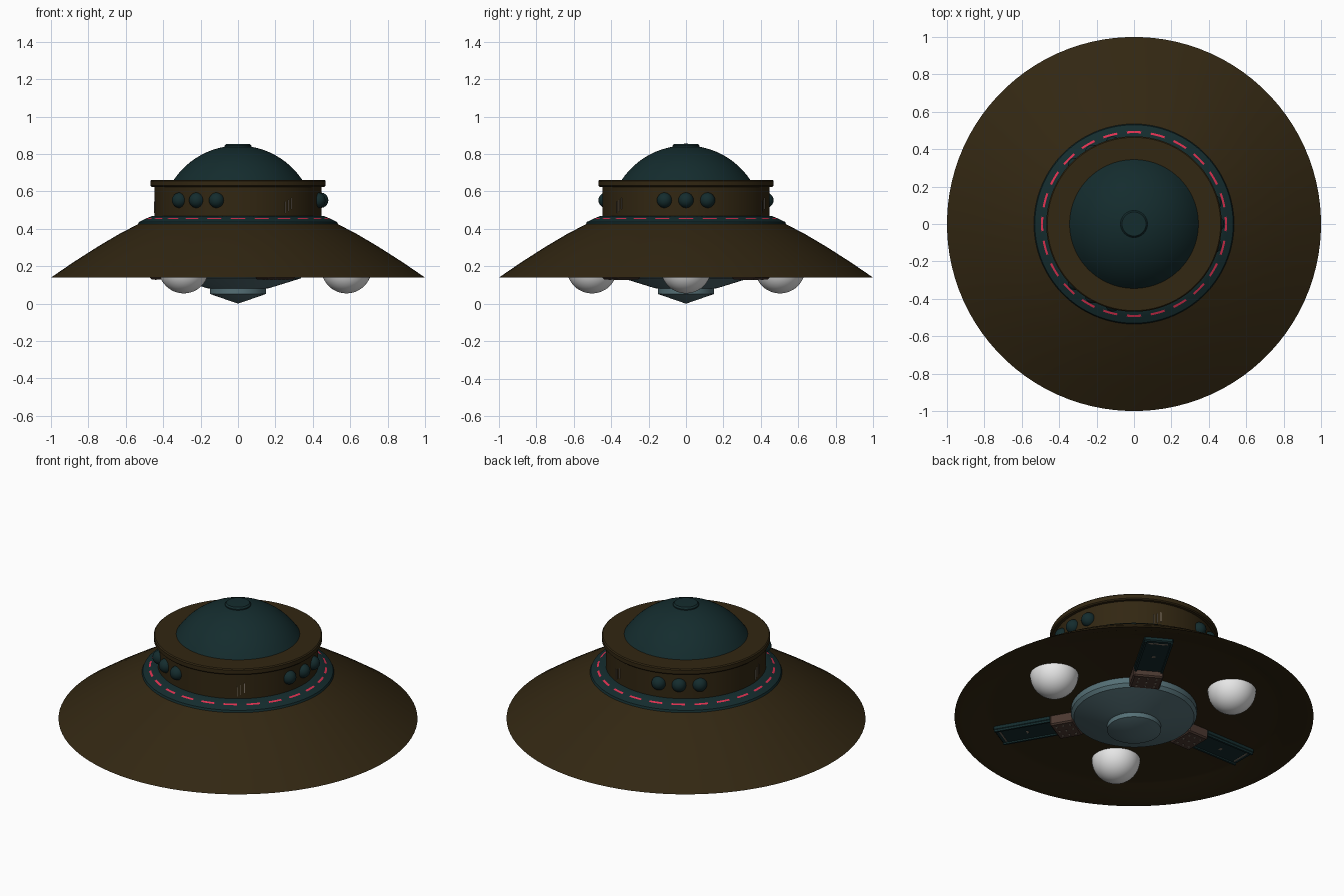
import bpy, bmesh, math
from mathutils import Matrix, Vector

cube = bpy.data.objects.get("Cube")
if cube:
    bpy.data.objects.remove(cube, do_unlink=True)


def material(name, rgb):
    m = bpy.data.materials.new(name)
    m.use_nodes = True
    m.diffuse_color = (*rgb, 1)
    bsdf = m.node_tree.nodes["Principled BSDF"]
    bsdf.inputs["Base Color"].default_value = (*rgb, 1)
    bsdf.inputs["Roughness"].default_value = 0.6
    return m


BROWN = material("dark bronze", (0.032, 0.020, 0.006))
TEAL = material("deep teal", (0.007, 0.025, 0.027))
RED = material("signal red", (0.72, 0.03, 0.08))
STEEL = material("blue steel", (0.09, 0.16, 0.18))
WHITE = material("white", (0.82, 0.82, 0.82))
RUST = material("rust brown", (0.07, 0.04, 0.03))
PALE = material("worn grey", (0.22, 0.18, 0.14))


def finish(name, bm, mats, smooth=True):
    bmesh.ops.recalc_face_normals(bm, faces=bm.faces[:])
    mesh = bpy.data.meshes.new(name)
    bm.to_mesh(mesh)
    bm.free()
    for m in mats:
        mesh.materials.append(m)
    ob = bpy.data.objects.new(name, mesh)
    bpy.context.collection.objects.link(ob)
    if smooth:
        bpy.ops.object.select_all(action='DESELECT')
        ob.select_set(True)
        bpy.context.view_layer.objects.active = ob
        bpy.ops.object.shade_smooth_by_angle(angle=math.radians(25))
    return ob


def lathe(name, profile, mats, steps=96, paint=None):
    """Turn a profile of (radius, height), from axis to axis, about z."""
    bm = bmesh.new()
    rows = []
    for i in range(steps):
        a = math.tau * (i - 0.5) / steps
        rows.append([bm.verts.new((r * math.cos(a), r * math.sin(a), z)) for r, z in profile])
    for i in range(steps):
        a, b = rows[i], rows[(i + 1) % steps]
        for k in range(len(profile) - 1):
            f = bm.faces.new((a[k], b[k], b[k + 1], a[k + 1]))
            if paint:
                f.material_index = paint(i, k)
    bmesh.ops.remove_doubles(bm, verts=bm.verts[:], dist=1e-5)
    bmesh.ops.dissolve_degenerate(bm, edges=bm.edges[:], dist=1e-5)
    return finish(name, bm, mats)


def turn(degrees):
    return Matrix.Rotation(math.radians(degrees), 4, 'Z')


def box(bm, centre, size):
    bmesh.ops.create_cube(bm, size=1, matrix=Matrix.Translation(centre) @ Matrix.Diagonal((*size, 1)))


def boxes(name, mat, angle, parts, bevel=0):
    """Boxes laid out along +x, then turned about the axis."""
    bm = bmesh.new()
    for centre, size in parts:
        box(bm, centre, size)
    if bevel:
        bmesh.ops.bevel(bm, geom=bm.edges[:], offset=bevel, segments=1, affect='EDGES')
    bm.transform(turn(angle))
    return finish(name, bm, [mat], False)


# Saucer with a recessed underside
lathe("saucer_hull", [(0, 0.19), (0.78, 0.19), (0.83, 0.185), (0.96, 0.14), (1, 0.14),
                      (0.88, 0.222), (0.75, 0.305), (0.64, 0.37), (0.535, 0.425), (0, 0.43)], [BROWN])

# Sloped collar with a broken red line let into it
lathe("light_collar", [(0, 0.41), (0.535, 0.425), (0.53, 0.437), (0.497, 0.453), (0.486, 0.458),
                       (0.455, 0.47), (0, 0.47)], [TEAL, RED], 120,
      lambda i, k: int(k == 3 and i % 5 in (4, 0, 1)))

# Upper drum and its overhanging lip
lathe("upper_drum", [(0, 0.45), (0.447, 0.45), (0.447, 0.625), (0.463, 0.625), (0.469, 0.631),
                     (0.469, 0.655), (0.463, 0.661), (0, 0.661)], [BROWN])

# Dome as a spherical cap, with a round hatch on top
cap_r, base_r, base_z = 0.414, 0.345, 0.66
drop = math.sqrt(cap_r ** 2 - base_r ** 2)
sweep = math.asin(base_r / cap_r)
arc = [(cap_r * math.sin(sweep * t / 12), base_z - drop + cap_r * math.cos(sweep * t / 12))
       for t in range(12, -1, -1)]
lathe("dome", [(0, 0.65), (base_r, 0.65)] + arc, [TEAL])
lathe("dome_hatch", [(0, 0.82), (0.072, 0.82), (0.072, 0.845), (0.064, 0.854), (0, 0.855)], [TEAL], 48)

# Stepped hub under the hull, ending in a shallow point
lathe("lower_hub", [(0, 0.2), (0.35, 0.2), (0.35, 0.155), (0.335, 0.135), (0.17, 0.084), (0.15, 0.08),
                    (0.15, 0.052), (0, 0)], [STEEL])

for n, angle in enumerate((0, 120, 240), 1):
    # Landing ball
    bm = bmesh.new()
    bmesh.ops.create_uvsphere(bm, u_segments=40, v_segments=24, radius=0.135,
                              matrix=turn(angle) @ Matrix.Translation((0.58, 0, 0.19)))
    bmesh.ops.bisect_plane(bm, geom=bm.verts[:] + bm.edges[:] + bm.faces[:],
                           plane_co=(0, 0, 0.195), plane_no=(0, 0, 1), clear_outer=True)
    finish(f"landing_ball_{n}", bm, [WHITE])

    # Three round portholes on the drum
    bm = bmesh.new()
    for step in (-15, 0, 15):
        bmesh.ops.create_uvsphere(bm, u_segments=24, v_segments=16, radius=0.041,
                                  matrix=turn(angle + step) @ Matrix.Translation((0.442, 0, 0.553)))
    finish(f"portholes_{n}", bm, [TEAL])

    # Ramp arm between the balls: hinge block, panel and their small fittings
    arm = angle + 60
    boxes(f"ramp_panel_{n}", TEAL, arm, [((0.635, 0, 0.18), (0.34, 0.165, 0.03))], 0.006)
    boxes(f"ramp_rails_{n}", TEAL, arm, [((0.635, s * 0.074, 0.162), (0.33, 0.012, 0.012)) for s in (-1, 1)])
    boxes(f"ramp_marks_{n}", PALE, arm, [((0.775, 0, 0.164), (0.008, 0.11, 0.004)),
                                         ((0.63, 0, 0.164), (0.012, 0.02, 0.004))])
    boxes(f"hinge_block_{n}", RUST, arm, [((0.40, 0, 0.163), (0.14, 0.17, 0.066))], 0.008)
    boxes(f"hinge_rivets_{n}", PALE, arm, [((0.40 + i * 0.04, j * 0.05, 0.129), (0.01, 0.01, 0.005))
                                           for i in (-1, 0, 1) for j in (-1, 0, 1)])

    # Faint worn scratches on the drum
    boxes(f"scratches_{n}", PALE, arm + 7, [((0.446, j * 0.02, 0.525 + 0.01 * j), (0.008, 0.004, 0.06))
                                            for j in (-1, 0, 1)])
